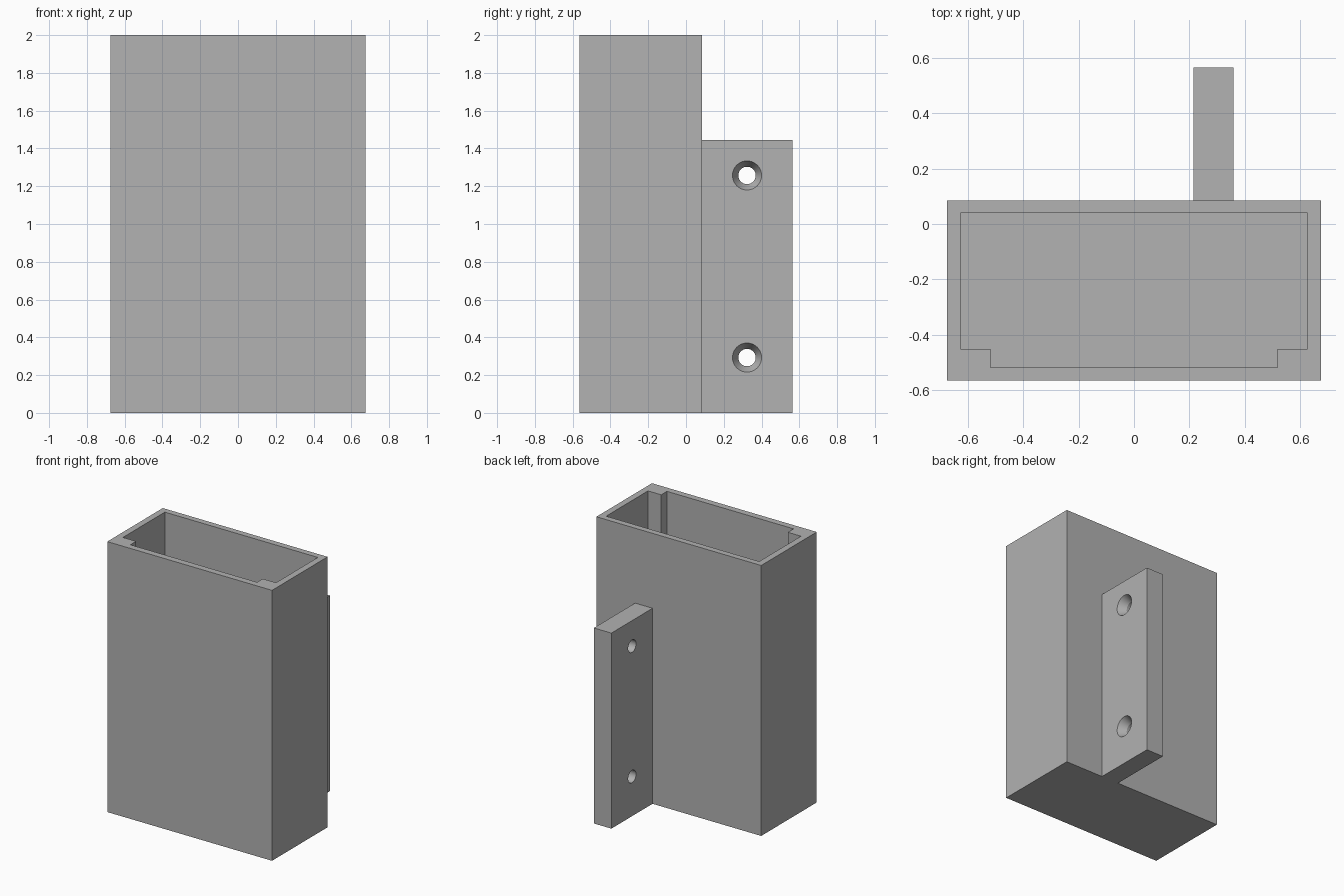
import bpy, bmesh, math

cube = bpy.data.objects.get("Cube")
if cube:
    bpy.data.objects.remove(cube, do_unlink=True)

grey = bpy.data.materials.new("mid_grey")
grey.use_nodes = True
grey.diffuse_color = (0.445, 0.445, 0.445, 1)
grey.node_tree.nodes["Principled BSDF"].inputs["Base Color"].default_value = grey.diffuse_color


def loft(name, rings):
    """Closed solid through a list of matching rings of points."""
    bm = bmesh.new()
    loops = [[bm.verts.new(p) for p in ring] for ring in rings]
    n = len(loops[0])
    for a, b in zip(loops, loops[1:]):
        for i in range(n):
            j = (i + 1) % n
            bm.faces.new((a[i], a[j], b[j], b[i]))
    bm.faces.new(loops[0])
    bm.faces.new(loops[-1])
    bmesh.ops.recalc_face_normals(bm, faces=bm.faces)
    mesh = bpy.data.meshes.new(name)
    bm.to_mesh(mesh)
    bm.free()
    mesh.materials.append(grey)
    obj = bpy.data.objects.new(name, mesh)
    bpy.context.collection.objects.link(obj)
    return obj


def prism(name, outline, z0, z1):
    return loft(name, [[(x, y, z) for x, y in outline] for z in (z0, z1)])


def rect(x0, x1, y0, y1):
    return [(x0, y0), (x1, y0), (x1, y1), (x0, y1)]


def combine(target, tool, operation):
    """Apply a boolean and discard the tool object."""
    tool.hide_render = True
    mod = target.modifiers.new("combine", 'BOOLEAN')
    mod.operation, mod.solver, mod.object = operation, 'EXACT', tool
    bpy.context.view_layer.objects.active = target
    bpy.ops.object.modifier_apply(modifier=mod.name)
    bpy.data.objects.remove(tool, do_unlink=True)


# Open-topped box with thickened front corners
HALF, FRONT, BACK, FLOOR = 0.674, -0.565, 0.084, 0.047
holder = prism("holder_box", rect(-HALF, HALF, FRONT, BACK), 0, 2)
right_half = [(0.518, -0.517), (0.518, -0.45), (0.626, -0.45), (0.626, 0.039)]
cavity = right_half + [(-x, y) for x, y in reversed(right_half)]
combine(holder, prism("cavity_cutter", cavity, FLOOR, 2.2), 'DIFFERENCE')

# Mounting tab on the back, with two countersunk screw holes
TAB0, TAB1 = 0.215, 0.358
tab = prism("mounting_tab", rect(TAB0, TAB1, BACK - 0.02, 0.565), 0, 1.446)
stations = [(TAB0 - 0.05, 0.046), (TAB1 - 0.06, 0.046), (TAB1, 0.077), (TAB1 + 0.05, 0.077)]
SIDES = 40
for z in (0.293, 1.257):
    rings = [[(x, 0.323 + r * math.cos(math.tau * i / SIDES), z + r * math.sin(math.tau * i / SIDES))
              for i in range(SIDES)] for x, r in stations]
    combine(tab, loft("screw_hole_cutter", rings), 'DIFFERENCE')
combine(holder, tab, 'UNION')

# Smooth the hole walls, keep every hard edge
bpy.ops.object.select_all(action='DESELECT')
holder.select_set(True)
bpy.context.view_layer.objects.active = holder
bpy.ops.object.shade_smooth_by_angle(angle=math.radians(20))
